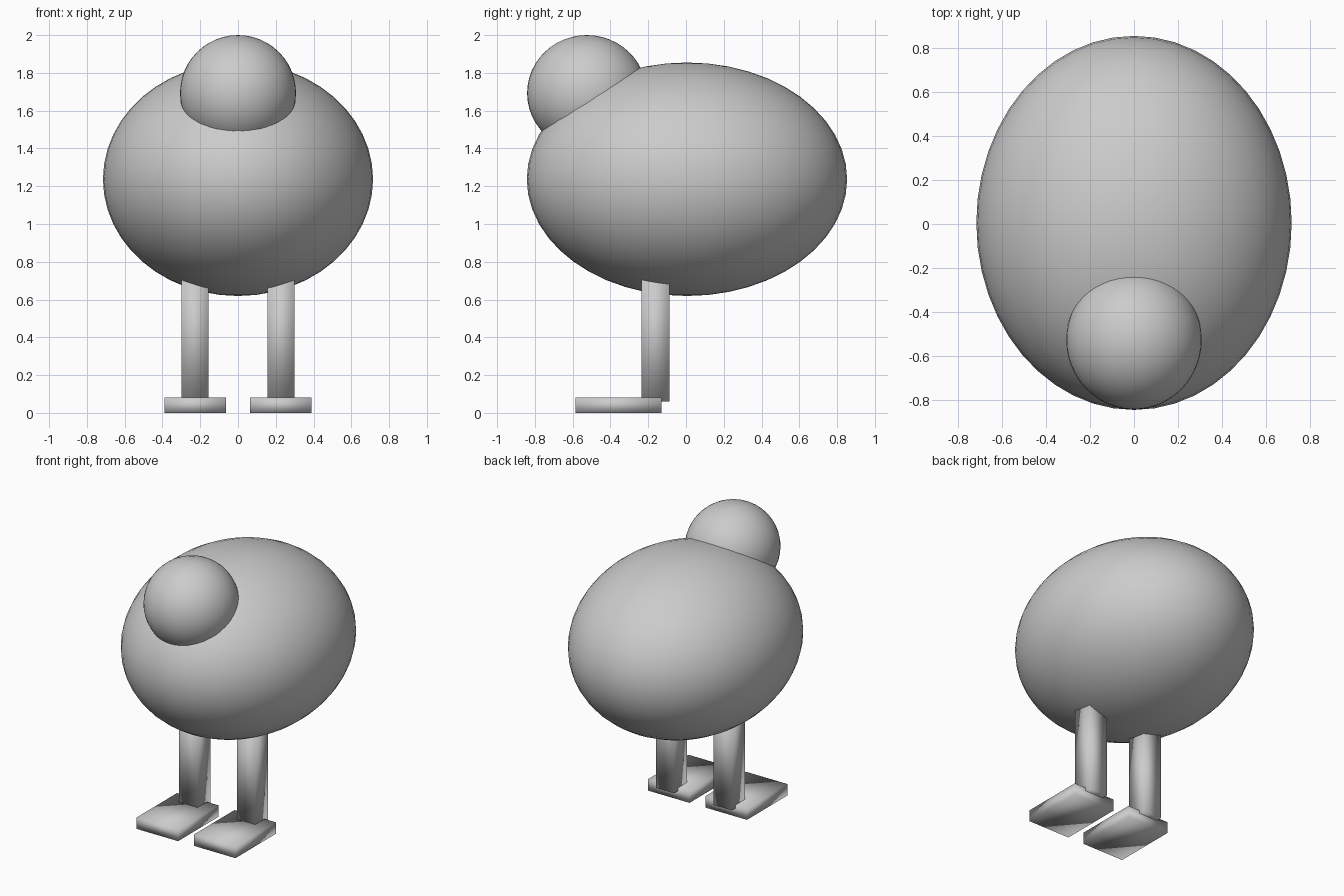
import bpy

if "Cube" in bpy.data.objects:
    bpy.data.objects.remove(bpy.data.objects["Cube"])


def ellipsoid(name, centre, radii):
    bpy.ops.mesh.primitive_uv_sphere_add(segments=48, ring_count=24, radius=1, location=centre)
    return finish(name, radii)


def box(name, low, high):
    centre = [(a + b) / 2 for a, b in zip(low, high)]
    bpy.ops.mesh.primitive_cube_add(size=1, location=centre)
    return finish(name, [b - a for a, b in zip(low, high)])


def finish(name, scale):
    obj = bpy.context.object
    obj.name = name
    obj.scale = scale
    bpy.ops.object.transform_apply(location=False, rotation=False, scale=True)
    bpy.ops.object.shade_smooth()
    return obj


# Egg-shaped body and round head sunk into its upper front
ellipsoid("body", (0, 0.005, 1.237), (0.715, 0.848, 0.618))
ellipsoid("head", (0, -0.525, 1.693), (0.307, 0.33, 0.307)).scale.y = 0.307 / 0.33 * 1.03

# Square legs and flat feet, one pair per side
for side, s in (("left", 1), ("right", -1)):
    for part, x0, x1, y0, y1, z0, z1 in (
        ("leg", 0.155, 0.30, -0.235, -0.088, 0.06, 0.76),
        ("foot", 0.063, 0.39, -0.585, -0.13, 0.0, 0.082),
    ):
        xa, xb = sorted((s * x0, s * x1))
        box(f"{side}_{part}", (xa, y0, z0), (xb, y1, z1))
